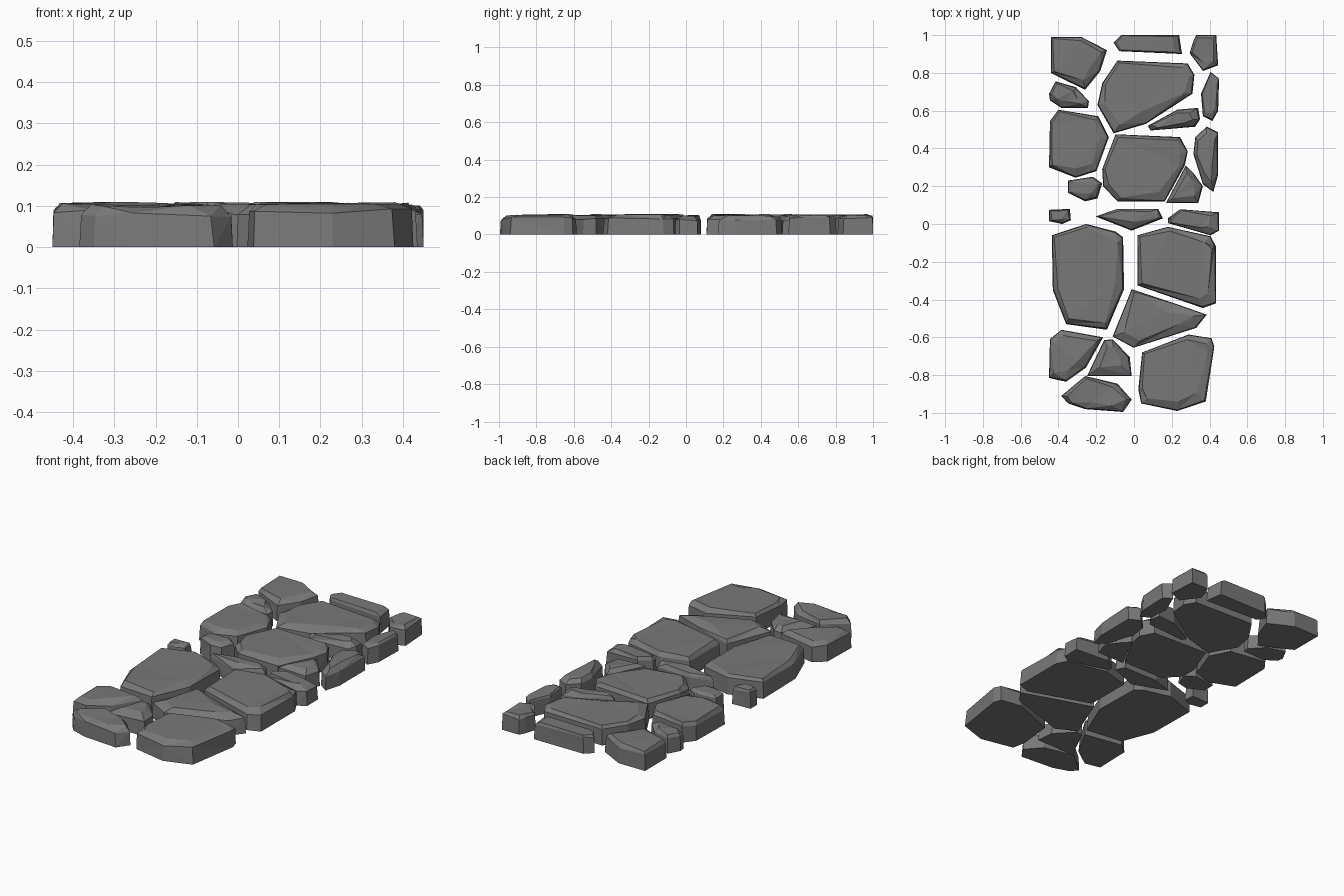
import bpy, bmesh, random
from mathutils import Vector

random.seed(7)

# dark slate material
slate = bpy.data.materials.new("dark_slate")
slate.diffuse_color = (0.19, 0.19, 0.19, 1)


def stone(name, outline, inset=0.035, top=0.106, shoulder=0.087, taper=0.005):
    """Flat stone: straight wall, chipped shoulder and slightly uneven top."""
    pts = [Vector((x + 0.006 * (x + 0.45), y, 0)) for x, y in outline]
    c = sum(pts, Vector()) / len(pts)
    bm = bmesh.new()

    def ring(dist, z, jitter):
        out = []
        for p in pts:
            d = c - p
            # sides facing front and right are chipped a little more
            bias = 1 + 0.5 * (d.normalized().y - d.normalized().x) / 1.41
            step = min(dist * bias * random.uniform(0.6, 1.4), d.length * 0.6)
            q = p + d.normalized() * step
            out.append(bm.verts.new((q.x, q.y, z + random.uniform(-jitter, jitter))))
        return out

    rings = [ring(0, 0, 0), ring(taper, shoulder, 0.006), ring(inset, top, 0.004)]
    n = len(pts)
    for a, b in zip(rings, rings[1:]):
        for i in range(n):
            j = (i + 1) % n
            bm.faces.new((a[i], a[j], b[j], b[i]))
    bm.faces.new(rings[0])
    bm.faces.new(rings[2])
    bmesh.ops.recalc_face_normals(bm, faces=bm.faces[:])
    bmesh.ops.triangulate(bm, faces=[f for f in bm.faces if f.normal.z > -0.5])
    me = bpy.data.meshes.new(name)
    bm.to_mesh(me)
    bm.free()
    me.materials.append(slate)
    ob = bpy.data.objects.new(name, me)
    bpy.context.collection.objects.link(ob)


# back row
stone("back_left_stone", [(-.44, .99), (-.28, .99), (-.145, .92), (-.18, .81), (-.26, .71), (-.44, .80)])
stone("back_middle_stone", [(-.07, 1), (.235, 1), (.25, .90), (-.08, .915), (-.11, .96)], .022, .1)
stone("back_right_stone", [(.31, .97), (.325, 1), (.43, 1), (.44, .84), (.36, .81), (.29, .905)], .025, .1)
stone("left_chip", [(-.45, .69), (-.415, .755), (-.31, .725), (-.24, .65), (-.245, .615), (-.385, .615),
                    (-.445, .655)], .04, .1, .08)
stone("back_slab", [(-.09, .865), (.28, .85), (.315, .79), (.305, .69), (.06, .53), (-.11, .48),
                    (-.195, .63), (-.17, .745)], .04)
stone("right_strip", [(.40, .805), (.445, .77), (.44, .60), (.41, .545), (.36, .57), (.35, .69)], .022, .098)

# rear middle rows
stone("left_slab", [(-.40, .605), (-.19, .57), (-.135, .46), (-.2, .28), (-.31, .245), (-.45, .30), (-.445, .545)])
stone("sliver_stone", [(.07, .52), (.225, .605), (.335, .615), (.345, .555), (.32, .515), (.085, .495)], .04, .1, .075)
stone("middle_slab", [(-.10, .475), (.24, .46), (.28, .385), (.265, .31), (.16, .12), (-.09, .12),
                      (-.165, .2), (-.17, .29)])
stone("right_edge_stone", [(.38, .515), (.44, .485), (.44, .26), (.415, .17), (.36, .21), (.31, .37), (.32, .46)],
      .04, .1, .08)
stone("right_wedge", [(.27, .31), (.31, .27), (.36, .2), (.335, .11), (.165, .11)], .05, .102, .08)
stone("left_small_stone", [(-.35, .23), (-.22, .25), (-.17, .215), (-.195, .135), (-.26, .12), (-.35, .165)], .028, .1)

# centre row
stone("centre_left_stone", [(-.45, .075), (-.34, .08), (-.335, .02), (-.38, 0), (-.45, .015)], .02, .1)
stone("centre_stone", [(-.205, .04), (-.09, .08), (.125, .08), (.15, .03), (-.015, -.035)], .03, .1, .08)
stone("centre_right_stone", [(.175, .03), (.24, .078), (.445, .062), (.445, -.035), (.4, -.06), (.175, .005)],
      .032, .1, .08)

# front rows
stone("front_left_slab", [(-.435, -.06), (-.255, 0), (-.1, -.04), (-.06, -.07), (-.055, -.345), (-.145, -.56),
                          (-.36, -.53), (-.43, -.35)])
stone("front_right_slab", [(.015, -.06), (.175, -.015), (.40, -.065), (.43, -.12), (.43, -.42), (.36, -.445),
                           (.015, -.325)])
stone("front_wedge_slab", [(-.015, -.345), (.21, -.42), (.38, -.48), (.325, -.55), (-.005, -.655),
                           (-.115, -.595)], .06, .104, .082)
stone("front_left_stone", [(-.445, -.61), (-.385, -.56), (-.165, -.6), (-.255, -.76), (-.36, -.835),
                           (-.45, -.815)], .045, .106)
stone("front_triangle", [(-.16, -.615), (-.115, -.61), (-.025, -.705), (-.015, -.805), (-.25, -.805)],
      .065, .104, .076)
stone("front_small_slab", [(-.26, -.805), (-.09, -.845), (-.015, -.93), (-.06, -.995), (-.26, -.98), (-.35, -.95),
                           (-.385, -.91)], .035, .1, .078)
stone("front_corner_slab", [(.04, -.68), (.285, -.585), (.405, -.605), (.42, -.65), (.375, -.94), (.225, -.99),
                            (.035, -.95), (.02, -.875)])
